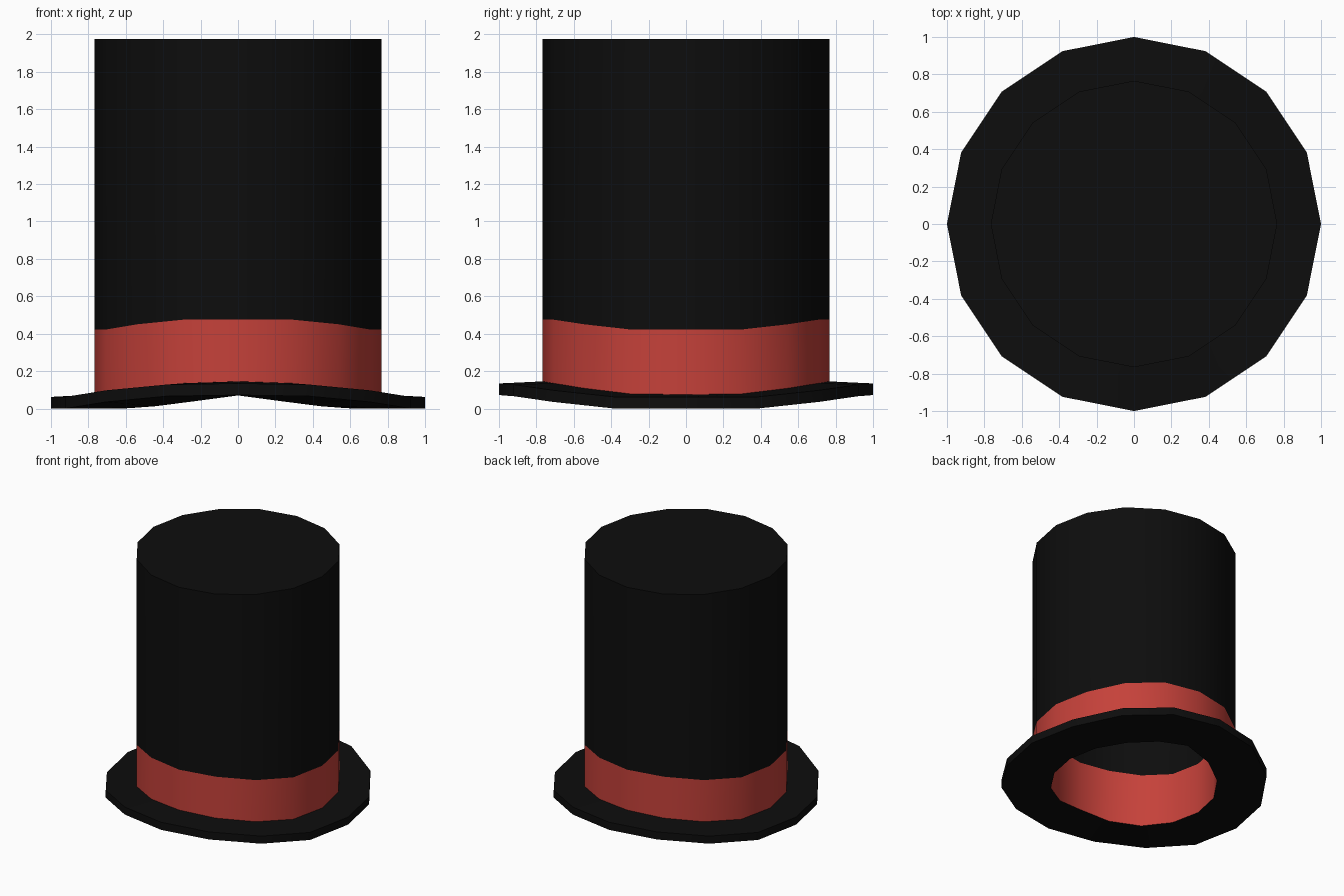
import bpy
import bmesh
import math

if "Cube" in bpy.data.objects:
    bpy.data.objects.remove(bpy.data.objects["Cube"])

SIDES = 16


def material(name, rgb):
    m = bpy.data.materials.new(name)
    m.diffuse_color = (*rgb, 1.0)
    m.use_nodes = True
    m.node_tree.nodes["Principled BSDF"].inputs["Base Color"].default_value = m.diffuse_color
    return m


black = material("black_felt", (0.004, 0.004, 0.004))
red = material("red_ribbon", (0.56, 0.053, 0.042))


def ring(bm, radius, heights):
    """16-gon ring; heights run from the side (0 deg) to the front/back (90 deg)."""
    verts = []
    for i in range(SIDES):
        a = 2 * math.pi * i / SIDES
        k = i % 8
        z = heights[min(k, 8 - k)]
        verts.append(bm.verts.new((radius * math.cos(a), radius * math.sin(a), z)))
    return verts


def part(name, mat, strips, caps=()):
    """Skin each list of (radius, heights) rings; caps close the first or last ring of a strip."""
    bm = bmesh.new()
    for n, strip in enumerate(strips):
        rings = [ring(bm, r, h) for r, h in strip]
        for a, b in zip(rings, rings[1:]):
            for i in range(SIDES):
                j = (i + 1) % SIDES
                bm.faces.new((a[i], a[j], b[j], b[i]))
        if (n, "first") in caps:
            bm.faces.new(rings[0][::-1])
        if (n, "last") in caps:
            bm.faces.new(rings[-1])
    me = bpy.data.meshes.new(name)
    bm.to_mesh(me)
    bm.free()
    me.materials.append(mat)
    ob = bpy.data.objects.new(name, me)
    bpy.context.collection.objects.link(ob)
    bpy.ops.object.select_all(action='DESELECT')
    ob.select_set(True)
    bpy.context.view_layer.objects.active = ob
    bpy.ops.object.shade_smooth_by_angle(angle=math.radians(35))
    return ob


# Wavy height rings, dipping at the sides and rising at front and back
outer_low = [0.0, 0.0, 0.035, 0.066, 0.072]
inner_low = [0.0, 0.002, 0.012, 0.038, 0.07]
outer_top = [0.062, 0.062, 0.097, 0.128, 0.134]
neck = [0.075, 0.078, 0.108, 0.135, 0.145]
band_top = [0.422, 0.422, 0.45, 0.475, 0.477]
flat = lambda z: [z] * 5

R_OUT, R_IN = 0.766, 0.627

# Brim: underside, outer edge and upper side
part("brim", black, [[(R_IN, inner_low), (1.0, outer_low), (1.0, outer_top), (R_OUT, neck)]])

# Ribbon band: outside wall and matching lining
part("ribbon_band", red, [[(R_OUT, neck), (R_OUT, band_top)],
                          [(R_IN, band_top), (R_IN, inner_low)]])

# Crown: outside wall with lid, inside wall with ceiling
part("crown", black, [[(R_OUT, band_top), (R_OUT, flat(1.975))],
                      [(R_IN, flat(1.91)), (R_IN, band_top)]],
     caps={(0, "last"), (1, "first")})
